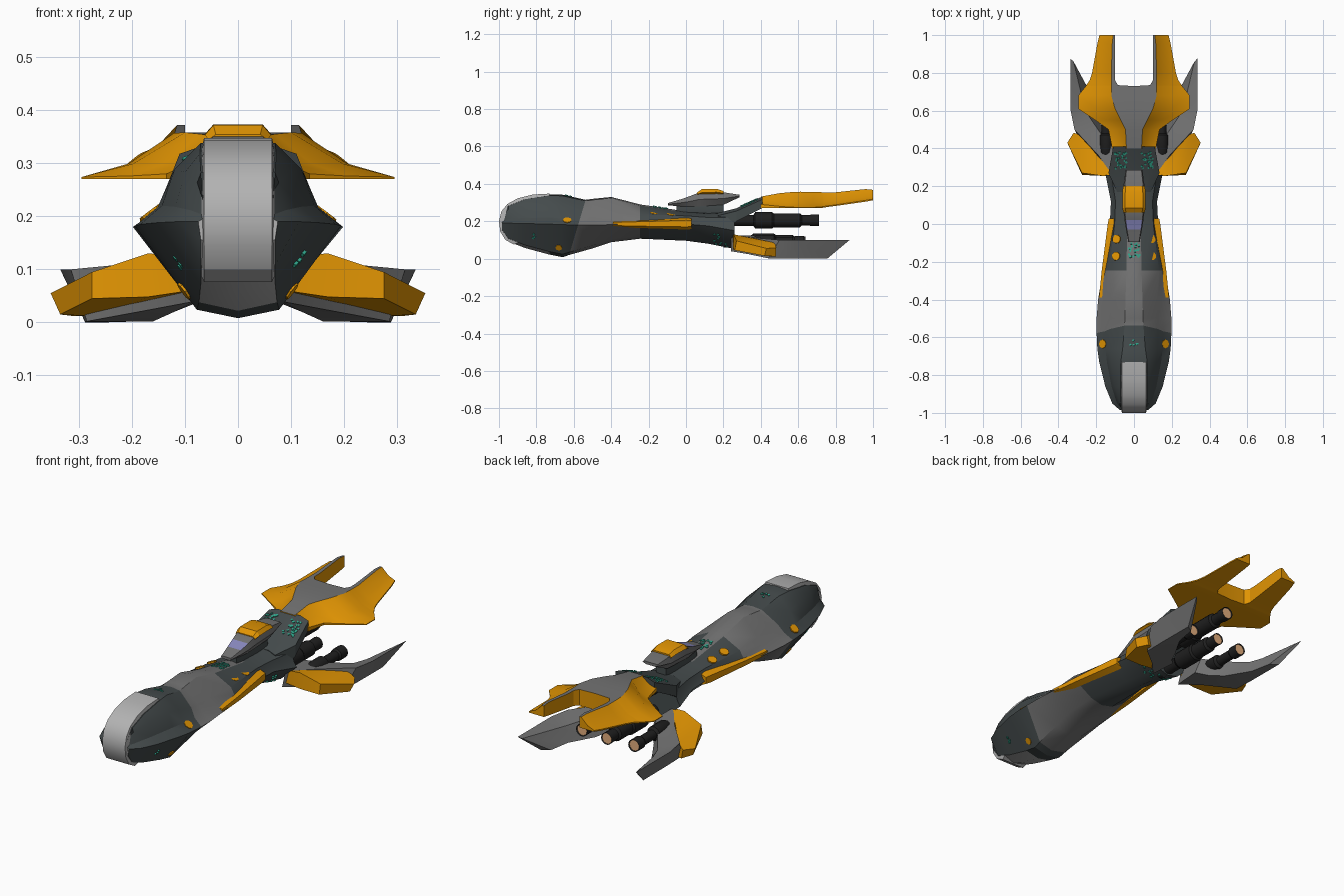
import bpy, bmesh, math, random
from mathutils import Vector
from mathutils.bvhtree import BVHTree

random.seed(4)
if "Cube" in bpy.data.objects:
    bpy.data.objects.remove(bpy.data.objects["Cube"])


def material(name, r, g, b):
    m = bpy.data.materials.new(name)
    m.use_nodes = True
    m.diffuse_color = (r, g, b, 1)
    m.node_tree.nodes["Principled BSDF"].inputs["Base Color"].default_value = (r, g, b, 1)
    return m


DARK = material("dark slate", .058, .07, .072)
GREY = material("mid grey", .17, .17, .17)
LIGHT = material("light grey", .45, .45, .45)
ORANGE = material("orange", .76, .3, .001)
BLACK = material("engine black", .014, .014, .014)
LAVENDER = material("lavender glass", .25, .25, .52)
TEAL = material("teal", .03, .38, .26)
COPPER = material("copper", .78, .43, .21)


def finish(name, bm, mats, mirror=False, angle=28):
    """Turn a bmesh into a shaded object, mirrored across x if asked."""
    bmesh.ops.recalc_face_normals(bm, faces=bm.faces)
    me = bpy.data.meshes.new(name)
    bm.to_mesh(me)
    bm.free()
    for m in mats:
        me.materials.append(m)
    ob = bpy.data.objects.new(name, me)
    bpy.context.collection.objects.link(ob)
    if mirror:
        ob.modifiers.new("mirror", "MIRROR")
    bpy.ops.object.select_all(action="DESELECT")
    ob.select_set(True)
    bpy.context.view_layer.objects.active = ob
    bpy.ops.object.shade_smooth_by_angle(angle=math.radians(angle))
    return ob


def loft(name, rings, mats, rule=None, mirror=False):
    """Skin closed rings of points; rule(ring, column) picks the material."""
    bm = bmesh.new()
    vs = [[bm.verts.new(p) for p in ring] for ring in rings]
    n = len(vs[0])
    for i in range(len(vs) - 1):
        for j in range(n):
            k = (j + 1) % n
            quad = (vs[i][j], vs[i][k], vs[i + 1][k], vs[i + 1][j])
            if mirror and all(abs(v.co.x) < 1e-4 for v in quad):
                continue
            f = bm.faces.new(quad)
            if rule:
                f.material_index = rule(i, j)
    for i, ring in ((-1, vs[0]), (len(vs), vs[-1])):
        f = bm.faces.new(ring)
        if rule:
            f.material_index = rule(i, -1)
    return finish(name, bm, mats, mirror)


def symmetric(half, y):
    """Full ring from a half profile that starts and ends on the centre line."""
    return [(x, y, z) for x, z in half] + [(-x, y, z) for x, z in half[-2:0:-1]]


# Hull: y, top, bottom, half width, ridge height, flat top half width, shoulder height
stations = [
    (-.985, .235, .14, .075, .19, .066, .75), (-.95, .288, .092, .115, .19, .07, .75),
    (-.86, .324, .057, .152, .188, .072, .7), (-.73, .344, .022, .184, .185, .07, .65),
    (-.66, .342, .008, .194, .182, .06, .6), (-.58, .315, .02, .198, .18, .05, .52),
    (-.5, .32, .055, .198, .18, .048, .45), (-.4, .33, .088, .19, .182, .045, .4),
    (-.245, .29, .107, .165, .185, .04, .5), (0, .253, .096, .128, .185, .036, .65),
    (.12, .245, .08, .122, .175, .05, .65), (.26, .25, .052, .15, .15, .08, .7)]


def hull_ring(y, top, bot, w, zr, wt, s):
    h = top - zr
    low = max(.4 * w, .07) if y < -.6 else .4 * w
    # the rear deck is flatter and wider than the head
    shoulder, mid = (.8 * w, .9 * w) if y > -.3 else (.62 * w + wt * .08, .78 * w)
    half = [(0, top), (wt, top - .006), (shoulder, zr + s * h),
            (mid, zr + .22 * h), (w, zr), (low, bot + .016), (0, bot)]
    ring = symmetric(half, y)
    if y == -.58:       # slanted collar behind the head
        ring = [(x, y + (z - .17) * .3, z) for x, y, z in ring]
    return ring


def hull_colour(i, j):
    if i < 3 and j in (-1, 5, 6):
        return 2
    if 5 <= i <= 7 or (i == 8 and j in (0, 11)):
        return 1
    return 0


hull = loft("hull", [hull_ring(*s) for s in stations], [DARK, GREY, LIGHT], hull_colour)


# Canopy band wrapping from the crown over the nose to the chin
def canopy_ring(y, z):
    outer = Vector((0, y, z))
    inner = outer + (Vector((0, -.72, .18)) - outer).normalized() * .045
    return [(s * x, p.y, p.z) for s, x, p in
            ((-1, .064, outer), (1, .064, outer), (1, .073, inner), (-1, .073, inner))]


loft("canopy", [canopy_ring(*p) for p in [
    (-.73, .348), (-.82, .343), (-.9, .323), (-.955, .292), (-.987, .253), (-1.0, .2),
    (-.993, .145), (-.965, .1), (-.92, .076)]], [LIGHT])

# Neck carrying the upper tail
neck = loft("tail_neck", [[(-w, y, b), (w, y, b), (w, y, t - .015), (w * .6, y, t),
                           (-w * .6, y, t), (-w, y, t - .015)]
                          for y, w, b, t in [(.17, .09, .12, .245), (.27, .135, .2, .27),
                                             (.41, .11, .272, .333)]], [DARK])

# Forked tail: y, inner x, crease x, outer x, top, tip height, bottom
tail = [(.4, 0, .04, .115, .332, .29, .27), (.5, 0, .045, .135, .35, .28, .27),
        (.55, 0, .07, .205, .355, .276, .27), (.61, 0, .1, .295, .358, .274, .27),
        (.68, 0, .12, .295, .357, .274, .27), (.73, 0, .12, .255, .355, .278, .272),
        (.735, .085, .12, .252, .355, .279, .273), (.76, .1, .12, .235, .355, .283, .277),
        (.8, .1, .12, .222, .355, .288, .282), (.96, .1, .115, .193, .372, .312, .305),
        (1.0, .1, .11, .183, .368, .319, .312)]
loft("forked_tail", [[(xi, y, b), (xi, y, t), (xc, y, t), ((xc + xo) / 2, y, tip + .3 * (t - tip)),
                      (xo, y, tip), (xo, y, b)] for y, xi, xc, xo, t, tip, b in tail],
     [ORANGE, GREY], lambda i, j: int(j == 1), mirror=True)

# Lower swept blades
loft("swept_blade", [
    [(.1, .24, .125), (.08, .24, .04), (.07, .38, .04), (.1, .39, .125)],
    [(.19, .365, .112), (.16, .33, .025), (.12, .43, .02), (.17, .47, .1)],
    [(.315, .5, .1), (.285, .44, .002), (.16, .5, .002), (.245, .58, .075)],
    [(.335, .6, .1), (.288, .55, .001), (.23, .62, .001), (.27, .65, .075)],
    [(.335, .875, .1), (.288, .755, 0), (.25, .73, 0), (.32, .86, .09)]],
    [GREY], mirror=True)

# Orange stub wings, tucked against the front edge of the blades
loft("stub_wing", [
    [(.09, .25, .06), (.09, .25, .125), (.11, .27, .122), (.11, .27, .055)],
    [(.17, .255, .048), (.17, .255, .13), (.2, .37, .108), (.2, .37, .035)],
    [(.275, .26, .045), (.275, .27, .095), (.29, .475, .085), (.275, .47, .012)],
    [(.335, .42, .015), (.353, .43, .055), (.32, .482, .058), (.31, .48, .012)]],
    [ORANGE], mirror=True)

# Orange runners along the hull ridge: y, half width, height, half thickness
loft("side_runner", [[(w - .03, y, z + h), (w + .005, y, z + h * .55),
                      (w + .005, y, z - h * .55), (w - .028, y, z - h)]
                     for y, w, z, h in [(-.39, .18, .186, .016), (-.24, .165, .186, .022),
                                        (0, .134, .188, .032), (.03, .128, .188, .03)]],
     [ORANGE], mirror=True)


# Dorsal pod: bevelled sections y, half width, bottom, top, top width share
def pod_ring(y, w, b, t, share=.88):
    return [(-w * .6, y, b), (w * .6, y, b), (w, y, (b + t) / 2), (w * share, y, t),
            (-w * share, y, t), (-w, y, (b + t) / 2)]


loft("dorsal_pod", [pod_ring(*s) for s in [
    (-.095, .03, .285, .298), (-.03, .042, .28, .317), (.02, .05, .278, .334),
    (.07, .056, .28, .354), (.2, .056, .288, .355), (.285, .045, .328, .342)]],
    [GREY, LAVENDER], lambda i, j: int(i == 1 and j == 3))
loft("pod_cap", [pod_ring(*s, .75) for s in [
    (.06, .056, .335, .354), (.085, .062, .335, .372), (.165, .062, .338, .373),
    (.2, .058, .338, .362)]], [ORANGE])
loft("pod_pylon", [pod_ring(*s) for s in [(-.05, .028, .22, .285), (.2, .028, .22, .3)]], [DARK])


# Engines: stepped barrels with a copper nozzle disc
def engine(name, x, z, profile, mirror=False, sides=14):
    rings = [[(x + r * math.cos(math.tau * k / sides), y, z + r * math.sin(math.tau * k / sides))
              for k in range(sides)] for y, r in profile]
    last = len(profile)
    loft(name, rings, [BLACK, COPPER], lambda i, j: int(i == last), mirror)


engine("upper_engine", 0, .205, [(.2, .03), (.36, .03), (.37, .045), (.46, .045), (.47, .038),
                                 (.61, .038), (.62, .028), (.66, .028), (.67, .032),
                                 (.71, .032), (.705, .028)])
engine("lower_engine", 0, .09, [(.2, .03), (.34, .03), (.36, .045), (.47, .045), (.48, .038),
                                (.57, .038), (.58, .028), (.64, .03), (.635, .027)])
engine("side_engine", .147, .09, [(.36, .026), (.38, .036), (.47, .036), (.48, .024),
                                  (.57, .024), (.58, .031), (.63, .031), (.625, .027)], True)


# Painted markings, projected onto the body as thin plates
def surface(ob):
    me = ob.data
    return BVHTree.FromPolygons([v.co for v in me.vertices], [p.vertices for p in me.polygons])


def plate(bm, tree, origin, direction, radius, sides):
    hit, normal, _, _ = tree.ray_cast(Vector(origin), Vector(direction))
    if hit is None:
        return
    if normal.dot(Vector(direction)) > 0:
        normal = -normal
    turn = normal.to_track_quat("Z", "Y").to_matrix().to_4x4()
    turn.translation = hit
    bmesh.ops.create_cone(bm, cap_ends=True, segments=sides, radius1=radius, radius2=radius,
                          depth=.008, matrix=turn)


hull_tree, neck_tree = surface(hull), surface(neck)
DOWN, UP = (0, 0, -1), (0, 0, 1)
bm = bmesh.new()
for s in (-1, 1):
    for x, y in ((.092, -.08), (.095, -.17), (.165, -.635)):
        plate(bm, hull_tree, (s * x, y, 1), DOWN, .023, 8)
    plate(bm, hull_tree, (s, -.68, .06), (-s, 0, 0), .018, 8)
finish("orange_spots", bm, [ORANGE])

bm = bmesh.new()


def speckle(tree, centre, spread, direction, count):
    for _ in range(count):
        start = [c + random.uniform(-d, d) for c, d in zip(centre, spread)]
        plate(bm, tree, start, direction, .0065, 4)


speckle(hull_tree, (0, -.14, 1), (.03, .04, 0), DOWN, 28)
speckle(hull_tree, (0, -.63, 1), (.02, .015, 0), DOWN, 5)
for s in (-1, 1):
    speckle(neck_tree, (s * .07, .335, 1), (.03, .045, 0), DOWN, 30)
    speckle(hull_tree, (s * .04, .18, -1), (.02, .04, 0), UP, 8)
    speckle(hull_tree, (s, .165, .105), (0, .015, .025), (-s, 0, 0), 6)
    speckle(hull_tree, (s, -.8, .12), (0, .02, .015), (-s, 0, 0), 3)
finish("teal_specks", bm, [TEAL])
